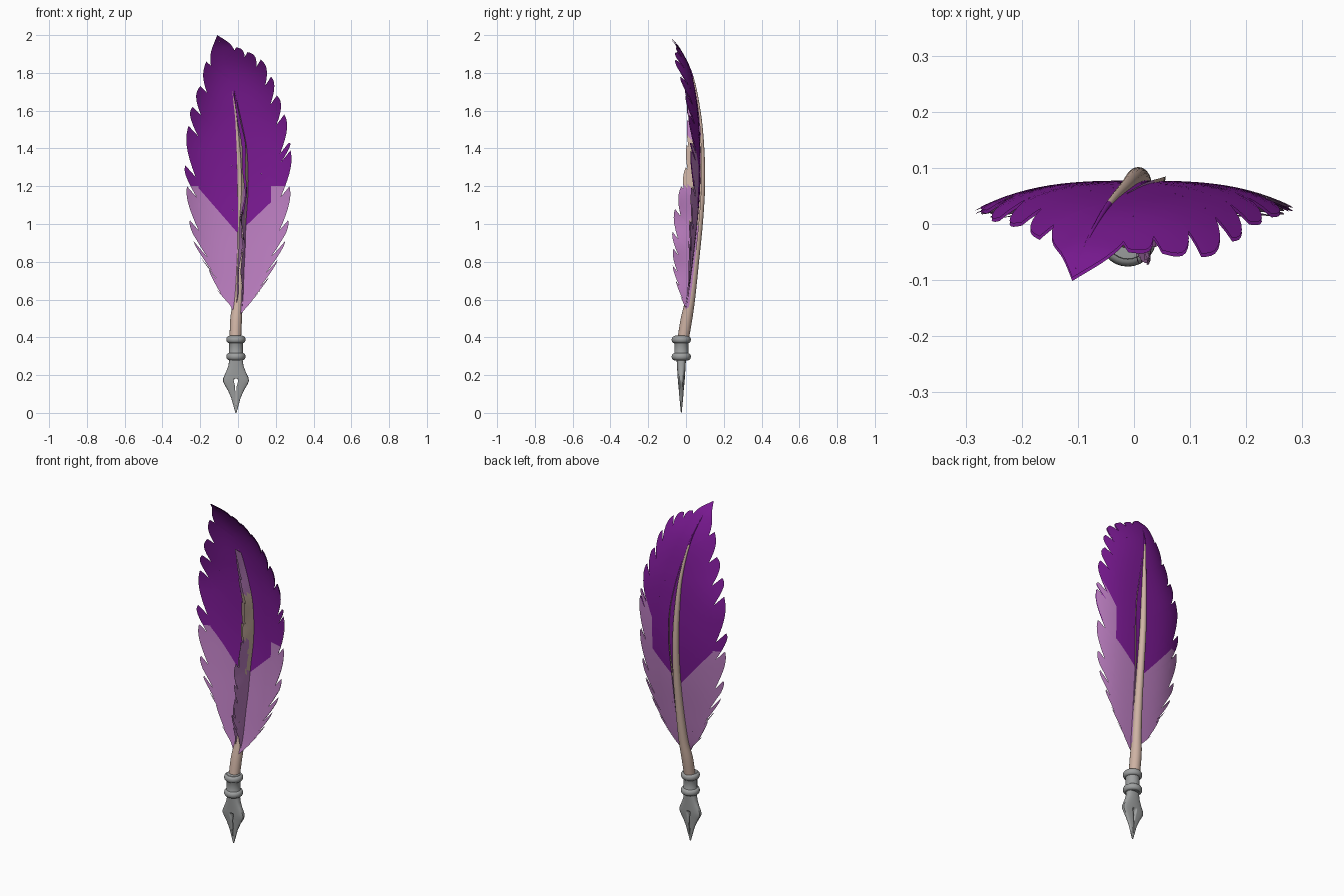
import bpy, bmesh, math
from mathutils import Vector

old = bpy.data.objects.get("Cube")
if old:
    bpy.data.objects.remove(old, do_unlink=True)


def material(name, rgb):
    m = bpy.data.materials.new(name)
    m.use_nodes = True
    m.diffuse_color = (*rgb, 1)
    bsdf = m.node_tree.nodes["Principled BSDF"]
    bsdf.inputs["Base Color"].default_value = (*rgb, 1)
    bsdf.inputs["Roughness"].default_value = 0.7
    return m


PURPLE = material("deep purple", (0.195, 0.01, 0.29))
PINK = material("light mauve", (0.49, 0.205, 0.52))
TAN = material("quill tan", (0.62, 0.45, 0.37))
GREY = material("metal grey", (0.34, 0.35, 0.35))


def finish(name, bm, mats, angle=40):
    mesh = bpy.data.meshes.new(name)
    bm.to_mesh(mesh)
    bm.free()
    for m in mats:
        mesh.materials.append(m)
    ob = bpy.data.objects.new(name, mesh)
    bpy.context.collection.objects.link(ob)
    bpy.ops.object.select_all(action="DESELECT")
    ob.select_set(True)
    bpy.context.view_layer.objects.active = ob
    bpy.ops.object.shade_smooth_by_angle(angle=math.radians(angle))
    return ob


def loft(name, rings, mats, sides=20, square=1.0, split=9):
    """Skin rings (x, y, z, half width, half depth); second material above split."""
    bm = bmesh.new()
    loops = []
    for x, y, z, rx, ry in rings:
        loop = []
        for i in range(sides):
            a = 2 * math.pi * i / sides
            s = math.copysign(abs(math.sin(a)) ** square, math.sin(a))
            loop.append(bm.verts.new((x + rx * math.cos(a), y + ry * s, z)))
        loops.append(loop)
    for lo, hi in zip(loops, loops[1:]):
        for i in range(sides):
            j = (i + 1) % sides
            f = bm.faces.new((lo[i], lo[j], hi[j], hi[i]))
            f.material_index = 1 if lo[i].co.z > split else 0
    bm.faces.new(loops[0][::-1])
    bm.faces.new(loops[-1])
    return finish(name, bm, mats)


# Curved shaft line: x, y, z and radius
LINE = [Vector(p) for p in (
    (-.015, -.02, .36, .03), (-.01, .003, .5, .031), (0, .022, .6, .026),
    (.009, .047, .8, .022), (.012, .069, 1.0, .02), (.009, .083, 1.2, .018),
    (.001, .082, 1.4, .015), (-.015, .067, 1.6, .01), (-.05, .028, 1.8, .005),
    (-.088, -.04, 1.94, .002), (-.11, -.098, 2.0, .001))]


def shaft(z):
    z = min(max(z, LINE[0].z), LINE[-1].z)
    i = next(k for k in range(len(LINE) - 1) if z <= LINE[k + 1].z)
    a, b = LINE[i], LINE[i + 1]
    before, after = LINE[max(i - 1, 0)], LINE[min(i + 2, len(LINE) - 1)]
    h = b.z - a.z
    t = (z - a.z) / h
    ta = (b - before) * (h / (b.z - before.z))
    tb = (after - a) * (h / (after.z - a.z))
    return (a * (2*t**3 - 3*t**2 + 1) + ta * (t**3 - 2*t**2 + t)
            + b * (3*t**2 - 2*t**3) + tb * (t**3 - t**2))


rings = []
for k in range(49):
    p = shaft(.36 + k * (1.94 - .36) / 48)
    rings.append((p.x, p.y, p.z, p.w, p.w))
loft("quill_shaft", rings, [TAN, PURPLE], 16, split=1.76)


# Swept barbs: each tooth is a small grid from the shaft out to a pointed tip
def barbs(bm, tips, place, depth, cols=8, rows=14):
    for (d0, z0), (d1, z1) in zip(tips, tips[1:]):
        r0, r1 = z0 - .9 * abs(d0), z1 - .9 * abs(d1)
        grid = []
        for c in range(cols + 1):
            u = c / cols
            d, z, root = d0 + (d1 - d0) * u, z0 + (z1 - z0) * u, r0 + (r1 - r0) * u
            reach = 1 - depth(z) * (1 - u) ** 2.6 + .04 * math.sin(math.pi * u)
            line = []
            for r in range(rows + 1):
                t = reach * r / rows
                line.append(bm.verts.new(place(d * t, root + (z - root) * t ** 1.35)))
            grid.append(line)
        for a, b in zip(grid, grid[1:]):
            for r in range(rows):
                bm.faces.new((a[r], b[r], b[r + 1], a[r + 1]))
    bmesh.ops.remove_doubles(bm, verts=bm.verts, dist=.0004)


LEFT = [(-.02, .53), (-.06, .6), (-.11, .65), (-.155, .76), (-.195, .82), (-.235, .91),
        (-.255, 1.02), (-.27, 1.2), (-.278, 1.31), (-.262, 1.52), (-.24, 1.62),
        (-.2, 1.73), (-.168, 1.86), (-.11, 2.0)]
RIGHT = [(.02, .53), (.08, .6), (.12, .65), (.165, .72), (.21, .81), (.25, .91),
         (.265, 1.02), (.273, 1.2), (.278, 1.39), (.268, 1.43), (.245, 1.58),
         (.205, 1.68), (.175, 1.78), (.12, 1.87), (.05, 1.91), (-.01, 1.935), (-.11, 2.0)]


def vane(name, side, outline, facing):
    bm = bmesh.new()
    curl = 5 if side > 0 else 11

    def place(d, z):
        p = shaft(z)
        bow = 2.2 * abs(d) ** 3 + curl * max(0, z - 1.4) ** 2 * d * d
        return Vector((p.x + d, p.y - .6 * p.w + .003 * facing - bow, z))

    tips = [(x - shaft(z).x, z) for x, z in outline]
    barbs(bm, tips, place, lambda z: .3 if z < .95 else .18)
    # Cut crisp edges where the two colours meet
    slope, step = (.95, .175) if side > 0 else (1.15, .21)
    tilt = 2 if facing > 0 and side > 0 else 0
    cap = 1.3 if tilt else 1.2
    for co, no in (((0, 0, .95), (-slope * side, 0, 1)),
                   ((step * side, 0, 0), (1, 0, 0)),
                   ((step * side, 0, cap), (-tilt, 0, 1))):
        bmesh.ops.bisect_plane(bm, geom=bm.verts[:] + bm.edges[:] + bm.faces[:],
                               dist=1e-5, plane_co=co, plane_no=no)
    for f in bm.faces:
        f.normal_update()
        if f.normal.y * facing < 0:
            f.normal_flip()
        c = f.calc_center_median()
        out = c.x * side
        light = ((out > step or c.z < .95 + slope * out)
                 and c.z < cap + tilt * (out - step))
        f.material_index = 1 if light else 0
    finish(name, bm, [PURPLE, PINK], 60)


for label, facing in (("front", -1), ("back", 1)):
    vane("right_vane_" + label, -1, LEFT, facing)
    vane("left_vane_" + label, 1, RIGHT, facing)

# Downy ridge standing forward from the shaft, two sides leaning to one crest
RIDGE = [(.015, .55), (.055, .62), (.09, .7), (.115, .78), (.122, .87), (.137, .96),
         (.134, 1.08), (.108, 1.2), (.086, 1.3), (.078, 1.42), (.066, 1.55), (.045, 1.72)]
for label, side in (("right", -1), ("left", 1)):
    def ridge_place(d, z):
        p = shaft(z)
        sway = .008 + .022 * math.exp(-((z - 1.3) / .25) ** 2)
        sway += .06 * d * math.sin(z * 23)
        lean = .02 * max(0, 1 - d / .13) * min(1, max(0, 1.75 - z) * 3)
        return Vector((p.x + sway + side * lean, p.y - d, z))

    bm = bmesh.new()
    barbs(bm, RIDGE, ridge_place, lambda z: .25 if z < 1.2 else .12, 5, 8)
    for f in bm.faces:
        f.normal_update()
        if f.normal.x * side < 0:
            f.normal_flip()
        c = f.calc_center_median()
        near_shaft = c.z > 1 and c.y > shaft(c.z).y - .05
        f.material_index = 1 if c.z < 1.46 and (near_shaft or c.z > 1.2) else 0
    finish(label + "_down_ridge", bm, [PINK, TAN], 60)

# Metal collar with two rounded bands
CX, CY = -.011, -.025
profile = [(.278, .03)]
for zc in (.298, .388):
    profile.append((zc - .02, .037))
    for k in range(9):
        a = math.pi * (k / 8 - .5)
        profile.append((zc + .018 * math.sin(a), .038 + .013 * math.cos(a)))
    profile.append((zc + .02, .037))
profile.append((.409, .028))
loft("collar", [(CX, CY, z, r, r) for z, r in profile], [GREY], 28)

# Pointed nib with a keyhole slot
NIB = [(0, .003, .002), (.04, .014, .006), (.08, .025, .01), (.12, .043, .013),
       (.15, .061, .016), (.168, .069, .018), (.185, .067, .019), (.22, .051, .021),
       (.25, .04, .023), (.29, .034, .025)]
nib = loft("nib", [(CX, CY, z, w, d) for z, w, d in NIB], [GREY], 24, .6)
bm = bmesh.new()
outline = [(CX - .002, .04), (CX + .002, .04), (CX + .004, .14)]
for k in range(11):
    a = math.pi * (k / 10 * 1.3 - .15)
    outline.append((CX + .012 * math.cos(a), .17 + .012 * math.sin(a)))
outline.append((CX - .004, .14))
face = bm.faces.new([bm.verts.new((x, -.2, z)) for x, z in outline])
geo = bmesh.ops.extrude_face_region(bm, geom=[face])["geom"]
bmesh.ops.translate(bm, vec=(0, .4, 0),
                    verts=[v for v in geo if isinstance(v, bmesh.types.BMVert)])
bmesh.ops.recalc_face_normals(bm, faces=bm.faces)
cutter = finish("slot_cutter", bm, [GREY])
cutter.hide_render = True
mod = nib.modifiers.new("slot", "BOOLEAN")
mod.operation = "DIFFERENCE"
mod.solver = "EXACT"
mod.object = cutter
bpy.context.view_layer.objects.active = nib
bpy.ops.object.modifier_apply(modifier=mod.name)
bpy.data.objects.remove(cutter, do_unlink=True)
